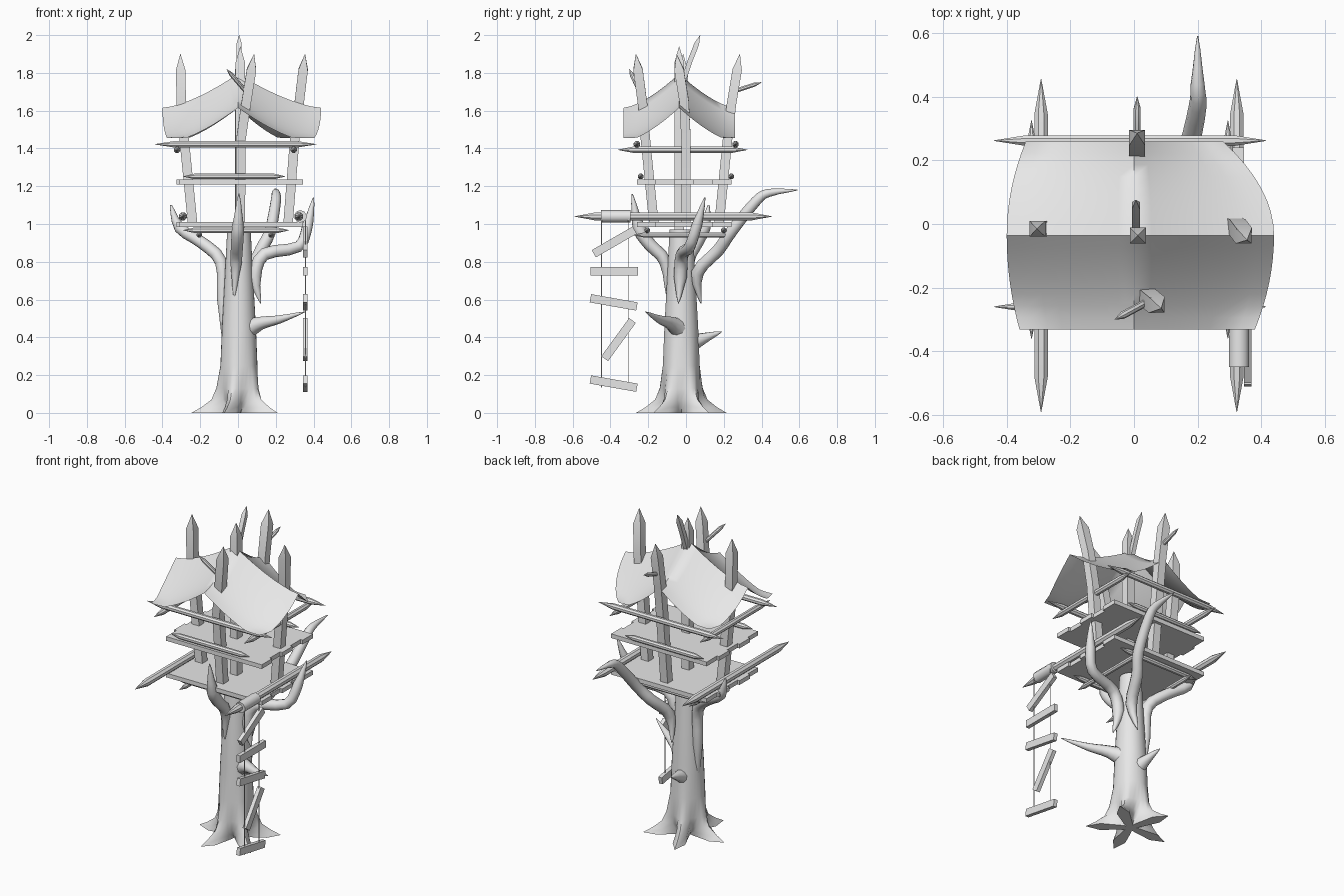
import bpy, bmesh, math
from mathutils import Vector, Matrix, Quaternion

cube = bpy.data.objects.get("Cube")
if cube:
    bpy.data.objects.remove(cube, do_unlink=True)

grey = bpy.data.materials.new("plain_grey")
grey.use_nodes = True
grey.diffuse_color = (0.8, 0.8, 0.8, 1)
grey.node_tree.nodes["Principled BSDF"].inputs["Base Color"].default_value = (0.8, 0.8, 0.8, 1)


def finish(name, bm, angle=40):
    bmesh.ops.recalc_face_normals(bm, faces=bm.faces)
    mesh = bpy.data.meshes.new(name)
    bm.to_mesh(mesh)
    bm.free()
    mesh.materials.append(grey)
    ob = bpy.data.objects.new(name, mesh)
    bpy.context.collection.objects.link(ob)
    bpy.ops.object.select_all(action='DESELECT')
    ob.select_set(True)
    bpy.context.view_layer.objects.active = ob
    bpy.ops.object.shade_smooth_by_angle(angle=math.radians(angle))
    return ob


def skin(bm, rings):
    for a, b in zip(rings, rings[1:]):
        n = len(a)
        for i in range(n):
            bm.faces.new((a[i], a[(i + 1) % n], b[(i + 1) % n], b[i]))
    bm.faces.new(rings[0])
    bm.faces.new(rings[-1])


def tube(name, pts, radii, sides=8, angle=40):
    """Round or square bar following a path, one radius per point."""
    pts = [Vector(p) for p in pts]
    bm = bmesh.new()
    rings, prev, rot = [], Vector((0, 0, 1)), Quaternion()
    for i, p in enumerate(pts):
        d = (pts[min(i + 1, len(pts) - 1)] - pts[max(i - 1, 0)]).normalized()
        rot = prev.rotation_difference(d) @ rot
        prev = d
        ring = []
        for k in range(sides):
            a = math.tau * (k + 0.5) / sides
            ring.append(bm.verts.new(p + rot @ Vector((math.cos(a), math.sin(a), 0)) * max(radii[i], 0.001)))
        rings.append(ring)
    skin(bm, rings)
    return finish(name, bm, angle)


def limb(name, pts, radii):
    """Organic branch: path smoothed by Catmull-Rom sampling."""
    v = [Vector(p) for p in pts]
    out, rad = [], []
    for i in range(len(v) - 1):
        a, b, c, d = v[max(i - 1, 0)], v[i], v[i + 1], v[min(i + 2, len(v) - 1)]
        for t in (0, 1 / 3, 2 / 3):
            out.append(0.5 * (2 * b + (c - a) * t + (2 * a - 5 * b + 4 * c - d) * t * t
                              + (3 * b - a - 3 * c + d) * t ** 3))
            rad.append(radii[i] + (radii[i + 1] - radii[i]) * t)
    tube(name, out + [v[-1]], rad + [radii[-1]], 10, 60)


def log(name, a, b, r, tip=0.1):
    """Straight pole sharpened at both ends."""
    a, b = Vector(a), Vector(b)
    d = (b - a).normalized() * tip
    tube(name, [a, a + d, b - d, b], [0, r, r, 0])


def post(name, pts, half=0.025, tip=0.085):
    """Square post with a pointed top."""
    v = [Vector(p) for p in pts]
    neck = v[-1] + (v[-2] - v[-1]).normalized() * tip
    r = half * math.sqrt(2)
    tube(name, v[:-1] + [neck, v[-1]], [r] * len(v) + [0], 4, 20)


def box(name, centre, size, tilt=0):
    bm = bmesh.new()
    m = Matrix.Translation(centre) @ Matrix.Rotation(tilt, 4, 'X') @ Matrix.Diagonal((*size, 1))
    bmesh.ops.create_cube(bm, size=1, matrix=m)
    finish(name, bm, 20)


# Trunk with five flared roots
bm = bmesh.new()
rings = []
for z, r, flare in ((0, .12, .11), (.03, .115, .07), (.07, .11, .03), (.13, .108, .01), (.25, .098, 0),
                    (.45, .09, 0), (.7, .076, 0), (.97, .062, 0)):
    ring = []
    for k in range(30):
        a = math.tau * k / 30
        rr = r + flare * (2 * abs(math.cos(2.5 * (a - math.pi))) ** 3 - 0.8 if flare else 0)
        ring.append(bm.verts.new((.005 + rr * math.cos(a), -.025 + rr * math.sin(a), z)))
    rings.append(ring)
skin(bm, rings)
finish("trunk", bm, 60)

# Branches and broken stubs
limb("left_side_branch", [(-.07, -.01, .36), (-.082, 0, .6), (-.09, .01, .8), (-.19, .06, .9),
                          (-.31, .1, .98), (-.355, .12, 1.1)], [.01, .03, .034, .032, .03, .005])
limb("right_side_branch", [(.12, -.04, .58), (.09, -.03, .72), (.14, -.02, .84), (.32, .02, .88),
                           (.37, .06, 1.0), (.4, .1, 1.14)], [.002, .035, .034, .03, .028, .003])
limb("front_branch", [(-.02, -.1, .62), (-.01, -.11, .8), (-.005, -.19, .89), (0, -.25, .98),
                      (.005, -.285, 1.16)], [.005, .032, .034, .034, .003])
limb("back_branch", [(.04, .08, .58), (.07, .06, .74), (.12, .17, .86), (.17, .24, .96),
                     (.2, .37, 1.12), (.2, .44, 1.165), (.2, .59, 1.18)],
     [.003, .034, .033, .032, .028, .022, .002])
limb("side_stub", [(.04, -.03, .44), (.12, -.08, .475), (.22, -.14, .495), (.355, -.215, .535)],
     [.06, .035, .022, .002])
limb("back_stub", [(0, .01, .36), (-.01, .08, .39), (-.03, .19, .43)], [.055, .033, .002])

# Plank floors with uneven ends
for name, z in (("lower_floor", .997), ("upper_floor", 1.223)):
    for i in range(5):
        left, right = -.31 - .015 * (i % 2), .33 + .015 * ((i + 1) % 2)
        box(f"{name}_plank_{i + 1}", ((left + right) / 2, -.21 + i * .1, z),
            (right - left, .1, .026))

# Posts
post("centre_post", [(.012, -.036, .95), (.012, -.036, 1.5), (.012, -.036, 1.94)])
post("left_post", [(-.24, -.015, 1.0), (-.285, -.015, 1.45), (-.3, -.015, 1.62), (-.305, -.015, 1.9)])
post("right_post", [(.265, 0, 1.0), (.3, 0, 1.45), (.325, -.01, 1.65), (.355, -.05, 1.9)])
post("front_post", [(.012, -.17, 1.0), (.016, -.215, 1.45), (.04, -.228, 1.62), (.085, -.265, 1.9)])
post("back_post", [(.01, .175, 1.0), (.01, .22, 1.45), (.01, .24, 1.63), (.01, .285, 1.9)])
post("ridge_spike", [(.006, -.02, 1.74), (.006, .02, 1.86), (.006, .075, 2.0)], .013, .05)
log("front_post_peg", (.06, -.235, 1.68), (-.06, -.3, 1.82), .012, .04)
log("back_post_peg", (.01, .23, 1.695), (.01, .4, 1.75), .012, .04)

# Poles running across, front and back
for side, y, ym, yl in (("front", -.26, -.24, -.205), ("back", .262, .24, .2)):
    log(f"{side}_top_rail", (-.44, y, 1.422), (.415, y, 1.422), .018)
    log(f"{side}_middle_rail", (-.29, ym, 1.252), (.25, ym, 1.252), .016, .06)
    log(f"{side}_floor_beam", (-.29, yl, .967), (.27, yl, .967), .016, .06)

# Poles running front to back
for side, xt, xm, xl in (("left", -.322, -.292, -.205), ("right", .295, .323, .175)):
    log(f"{side}_top_rail", (xt, -.36, 1.393), (xt, .325, 1.393), .018, .08)
    log(f"{side}_long_pole", (xm, -.59, 1.04), (xm, .455, 1.04), .023, .11)
    log(f"{side}_floor_beam", (xl, -.28, .942), (xl, .26, .942), .015, .06)

# Rope ladder
tube("ladder_sleeve", [(.33, -.45, 1.04), (.33, -.295, 1.04)], [.033, .033], 10)
for i, y in enumerate((-.447, -.306)):
    tube(f"ladder_rope_{i + 1}", [(.357, y, .135), (.357, y, 1.03)], [.0025, .0025], 4)
for i, (y, z, deg) in enumerate(((-.38, .905, 30), (-.38, .75, 0), (-.383, .585, -10),
                                 (-.357, .388, 54), (-.383, .155, -10))):
    box(f"ladder_rung_{i + 1}", (.357, y, z), (.024, .25, .044), math.radians(deg))

# Draped cloth roof
bm = bmesh.new()
N = 16
fall = lambda t: .18 * (1 - (1 - abs(t)) ** 1.5)
grid = []
for j in range(N + 1):
    v = -1 + 2 * j / N
    y = -.036 + v * (.295 if v < 0 else .296)
    row = []
    for i in range(N + 1):
        u = -1 + 2 * i / N
        half = .4 - (.04 if v < 0 else .06) * v * v if u < 0 else .44 - (.06 if v < 0 else .16) * v * v
        z = max(1.455, 1.795 - fall(u) - fall(v))
        row.append(bm.verts.new((u * half, y, z)))
    grid.append(row)
for j in range(N):
    for i in range(N):
        bm.faces.new((grid[j][i], grid[j][i + 1], grid[j + 1][i + 1], grid[j + 1][i]))
finish("roof", bm, 60)
